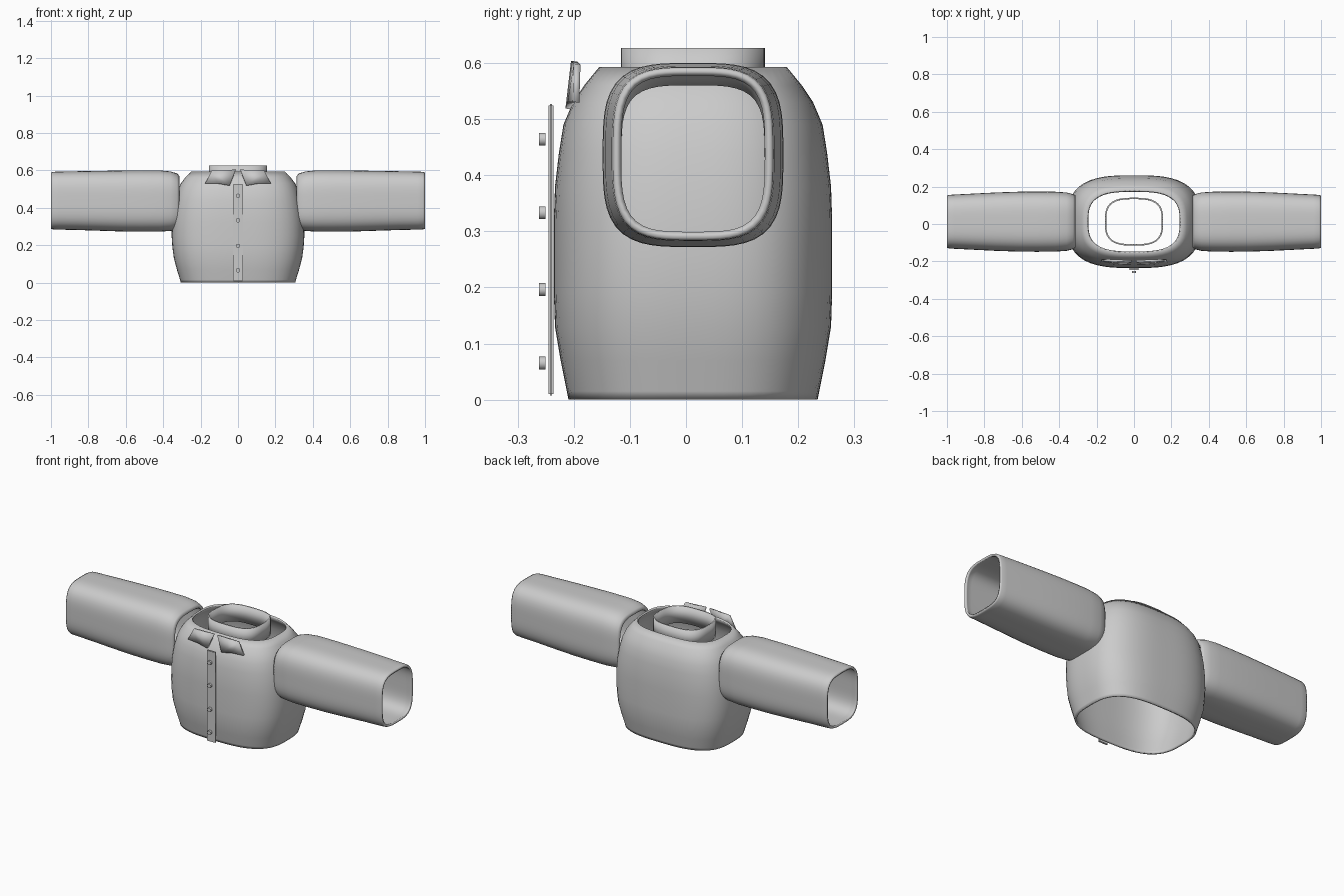
import bpy, bmesh
from math import cos, sin, pi, radians

if "Cube" in bpy.data.objects:
    bpy.data.objects.remove(bpy.data.objects["Cube"])

CY = 0.0125   # depth centre of the garment


def make(name, bm, smooth=True):
    bmesh.ops.recalc_face_normals(bm, faces=bm.faces)
    me = bpy.data.meshes.new(name)
    bm.to_mesh(me)
    bm.free()
    ob = bpy.data.objects.new(name, me)
    bpy.context.collection.objects.link(ob)
    bpy.ops.object.select_all(action='DESELECT')
    bpy.context.view_layer.objects.active = ob
    ob.select_set(True)
    if smooth:
        bpy.ops.object.shade_smooth_by_angle(angle=radians(40))
    return ob


def loop(a, b, n, count=64):
    """Points of a rounded-box outline with half sizes a and b."""
    pts = []
    for i in range(count):
        t = 2 * pi * (i + 0.5) / count
        c, s = cos(t), sin(t)
        r = (abs(c) ** n + abs(s) ** n) ** (-1 / n)
        pts.append((a * r * c, b * r * s))
    return pts


def tube(name, rings, thickness):
    """Skin open rings and fold the wall inwards for a cloth thickness."""
    bm = bmesh.new()
    rows = [[bm.verts.new(p) for p in ring] for ring in rings]
    for r0, r1 in zip(rows, rows[1:]):
        for i in range(len(r0)):
            j = (i + 1) % len(r0)
            bm.faces.new((r0[i], r0[j], r1[j], r1[i]))
    ob = make(name, bm)
    mod = ob.modifiers.new("cloth", 'SOLIDIFY')
    mod.thickness = thickness
    mod.offset = -1
    return ob


def upright(sections, n):
    return [[(x, y + CY, z) for x, y in loop(a, b, n)] for z, a, b in sections]


# Torso: z, half width, half depth
tube("torso", upright([
    (0.0, 0.306, 0.222), (0.015, 0.31, 0.225), (0.07, 0.327, 0.236),
    (0.13, 0.343, 0.246), (0.19, 0.351, 0.248), (0.25, 0.355, 0.248),
    (0.32, 0.353, 0.248), (0.38, 0.347, 0.246), (0.44, 0.337, 0.239),
    (0.49, 0.323, 0.231), (0.53, 0.306, 0.214), (0.56, 0.283, 0.194),
    (0.593, 0.251, 0.167)], 3), 0.01)

# Neck band
tube("neck_band", upright([(0.53, 0.156, 0.128), (0.627, 0.156, 0.128)], 3), 0.008)

# Sleeves: x, half depth, centre height, half height
SLEEVE = [(0.312, 0.137, 0.43, 0.138), (0.325, 0.147, 0.433, 0.15),
          (0.36, 0.156, 0.435, 0.159), (0.42, 0.160, 0.436, 0.164),
          (0.52, 0.161, 0.436, 0.164), (0.62, 0.160, 0.436, 0.163),
          (0.74, 0.156, 0.437, 0.16), (0.86, 0.150, 0.438, 0.157),
          (0.96, 0.145, 0.438, 0.155), (0.99, 0.143, 0.438, 0.154),
          (1.0, 0.139, 0.438, 0.150)]
for side, label in ((1, "left"), (-1, "right")):
    tube(label + "_sleeve",
         [[(side * x, y + CY, z + zc) for y, z in loop(b, h, 3.5)]
          for x, b, zc, h in SLEEVE], 0.012)

    # Collar flap: thin tilted panel beside the neck opening
    outline = [(0.012, -0.199, 0.603), (0.14, -0.194, 0.598),
               (0.175, -0.196, 0.53), (0.11, -0.205, 0.53), (0.045, -0.209, 0.518)]
    bm = bmesh.new()
    bm.faces.new([bm.verts.new((side * x, y, z)) for x, y, z in outline])
    flap = make(label + "_collar_flap", bm)
    mod = flap.modifiers.new("cloth", 'SOLIDIFY')
    mod.thickness = 0.012
    mod.offset = 0

# Button placket
bm = bmesh.new()
bmesh.ops.create_cube(bm, size=1)
for v in bm.verts:
    v.co = (v.co.x * 0.056, v.co.y * 0.009 - 0.2405, v.co.z * 0.52 + 0.267)
bmesh.ops.bevel(bm, geom=bm.edges[:], offset=0.003, segments=2, affect='EDGES')
make("placket", bm)

# Buttons
for i, z in enumerate((0.065, 0.196, 0.333, 0.464)):
    bm = bmesh.new()
    bmesh.ops.create_cone(bm, cap_ends=True, segments=20, radius1=0.0115,
                          radius2=0.0115, depth=0.012)
    for v in bm.verts:
        v.co = (v.co.x, v.co.z - 0.256, v.co.y + z)
    make(f"button_{i + 1}", bm)
